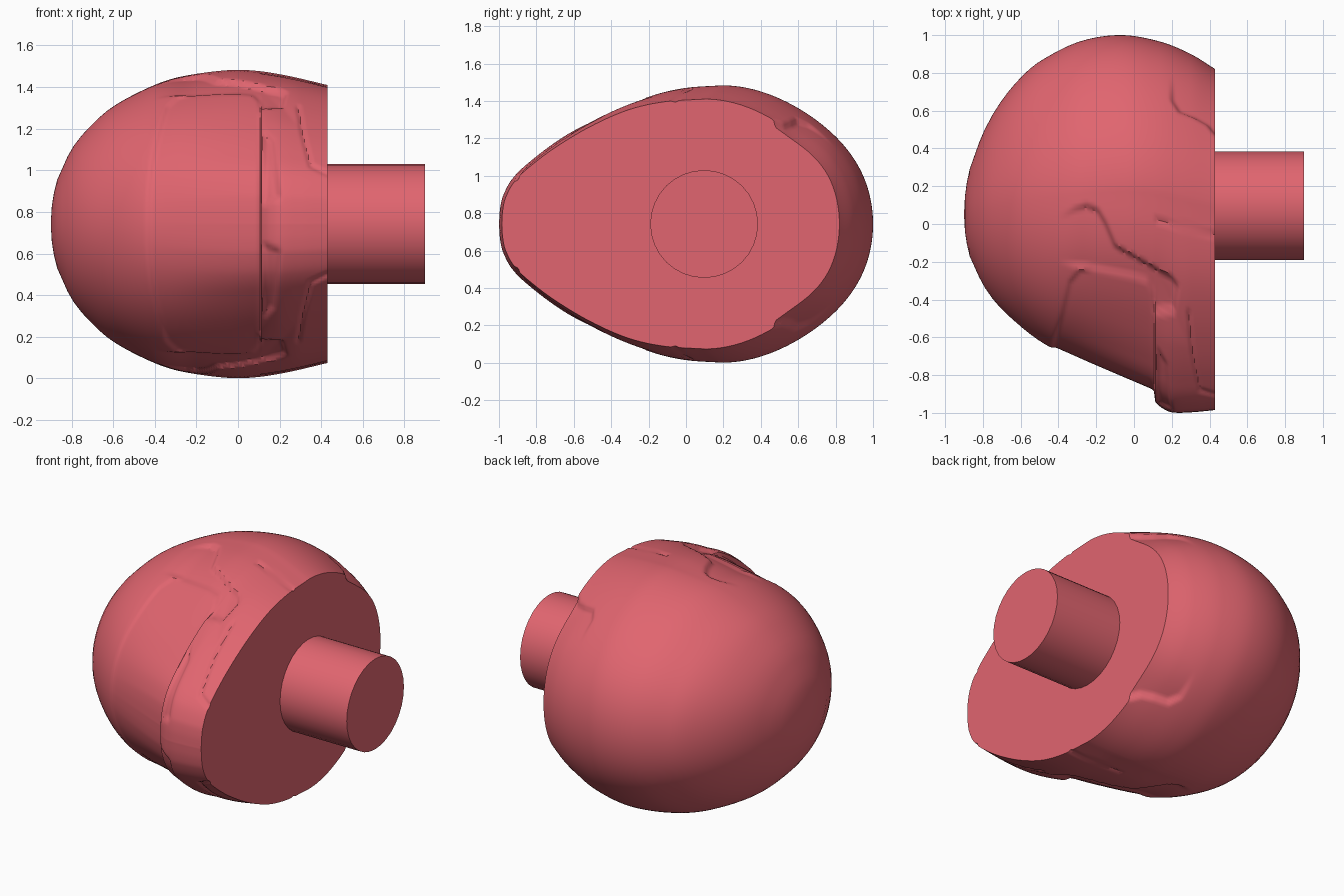
import bpy, bmesh, math
from mathutils import Vector

if "Cube" in bpy.data.objects:
    bpy.data.objects.remove(bpy.data.objects["Cube"])

ZC = 0.742


def curve(pts, x):
    """Smooth (cubic Hermite) interpolation through profile points."""
    if x <= pts[0][0]:
        return pts[0][1]
    if x >= pts[-1][0]:
        return pts[-1][1]

    def slope(k):
        a, b = pts[max(k - 1, 0)], pts[min(k + 1, len(pts) - 1)]
        return (b[1] - a[1]) / (b[0] - a[0])
    for i in range(len(pts) - 1):
        (x0, y0), (x1, y1) = pts[i], pts[i + 1]
        if x <= x1:
            h = x1 - x0
            s = (x - x0) / h
            return ((2*s**3 - 3*s*s + 1) * y0 + (s**3 - 2*s*s + s) * h * slope(i)
                    + (3*s*s - 2*s**3) * y1 + (s**3 - s*s) * h * slope(i + 1))


def step(a, b, x):
    s = min(max((x - a) / (b - a), 0), 1)
    return s * s * (3 - 2 * s)


def line_dist(p, pts):
    best = 9
    for (ax, ay), (bx, by) in zip(pts, pts[1:]):
        dx, dy = bx - ax, by - ay
        s = min(max(((p[0]-ax)*dx + (p[1]-ay)*dy) / (dx*dx + dy*dy), 0), 1)
        best = min(best, math.hypot(p[0]-ax-s*dx, p[1]-ay-s*dy))
    return best


def inside(p, poly, soft=0.016):
    """1 inside the outline, 0 outside, with a short soft edge."""
    hit = False
    for (ax, ay), (bx, by) in zip(poly, poly[1:] + poly[:1]):
        if (ay > p[1]) != (by > p[1]) and p[0] < (bx-ax) * (p[1]-ay) / (by-ay) + ax:
            hit = not hit
    d = line_dist(p, poly + poly[:1])
    return step(-soft, soft, d if hit else -d)


# Profiles along the shell axis (x): back edge, front edge, half width, ring centre
BACK = [(-.87, .29), (-.8, .48), (-.71, .64), (-.6, .775), (-.5, .86), (-.29, .965),
        (-.07, 1.0), (.14, .965), (.3, .9), (.43, .82)]
FRONT = [(-.87, -.17), (-.8, -.32), (-.72, -.43), (-.62, -.525), (-.52, -.605),
         (-.43, -.66), (-.4, -.672), (-.2, -.76), (.105, -.89)]
CHIN = [(.113, -.945), (.15, -.975), (.2, -.997), (.3, -.997), (.43, -.985)]
WIDTH = [(-.87, .21), (-.8, .36), (-.7, .48), (-.6, .565), (-.42, .66), (-.28, .707),
         (-.04, .74), (.1, .735), (.25, .71), (.43, .668)]
CENTRE = [(-.9, .05), (-.5, .14), (0, .19), (.43, .1)]
EGG = [(0, 1), (.2, .978), (.37, .917), (.546, .795), (.72, .63), (.85, .475),
       (.94, .335), (.985, .195), (.997, .09), (1, 0)]

# Outlines of the surface details, in the top view (x, y) or front view (x, z)
VISOR = [(-.44, -1.3), (-.43, -.65), (-.38, -.48), (-.34, -.31), (-.29, -.25), (-.22, -.24),
         (0, -.285), (.07, -.31), (.1, -.37), (.108, -1.3)]
SIDE = [(-.4, .03), (-.31, .08), (-.25, .095), (-.19, .07), (-.15, 0), (-.1, -.12),
        (.2, -.29), (.23, -.33), (.21, -.46), (.11, -.47), (.1, -.37), (.07, -.31),
        (0, -.285), (-.22, -.24), (-.4, -.2)]
NECK = [(.2, .9), (.2, .66), (.24, .6), (.32, .57), (.39, .53), (.43, .48), (.6, .48), (.6, .9)]
VENT = [(.13, .44), (.17, .40), (.2, .13), (.125, .1)]
SLOT = [(.29, .56), (.31, .44), (.35, .28), (.43, .24)]
SEAM = [(.12, .025), (.43, -.055)]


def inset(x, y, z):
    d = 0.012 * inside((x, y), VISOR)
    d += 0.025 * inside((x, y), SIDE) * step(-.42, -.2, x)
    d += 0.03 * inside((x, y), NECK) * (1 - step(.55, .8, y))
    if y < -.3 and x > .1:
        d += 0.02 * inside((x, abs(z)), VENT)
        d += 0.01 * (1 - step(0, .018, line_dist((x, abs(z)), SLOT)))
    if -.1 < y < .1 and x > .1:
        d += 0.01 * (1 - step(0, .016, line_dist((x, y), SEAM)))
    return d


def ring(x, n):
    back, w, c = curve(BACK, x), curve(WIDTH, x), curve(CENTRE, x)
    front = curve(FRONT, x)
    egg = step(-.6, .1, x)
    pts = []
    for i in range(n):
        a = 2 * math.pi * i / n
        co, si = math.cos(a), math.sin(a)
        half, f = abs(si), front
        if co < 0:
            half += egg * (curve(EGG, -co) - half)
            if x > .106:
                # Chin bar stands proud of the visor only towards the front
                k = max(step(.4, .7, -co), step(.11, .3, x))
                f += k * (curve(CHIN, x) - front)
        else:
            half *= 1 - .04 * math.sin(2 * a) ** 2
        y = c + co * ((back - c) if co > 0 else (c - f))
        z = math.copysign(half, si) * w
        k = 1 - inset(x, y, z) / max(math.hypot(y - c, z), .2)
        pts.append((x, c + (y - c) * k, ZC + z * k))
    return pts


def finish(bm, name, angle):
    bmesh.ops.recalc_face_normals(bm, faces=bm.faces)
    me = bpy.data.meshes.new(name)
    bm.to_mesh(me)
    bm.free()
    ob = bpy.data.objects.new(name, me)
    bpy.context.collection.objects.link(ob)
    me.materials.append(red)
    bpy.ops.object.select_all(action='DESELECT')
    ob.select_set(True)
    bpy.context.view_layer.objects.active = ob
    bpy.ops.object.shade_smooth_by_angle(angle=math.radians(angle))
    return ob


red = bpy.data.materials.new("red")
red.diffuse_color = (0.75, 0.13, 0.16, 1)
red.use_nodes = True
red.node_tree.nodes["Principled BSDF"].inputs["Base Color"].default_value = red.diffuse_color

# Helmet shell with visor, side recesses and chin bar, lofted along x
N = 300
xs = [-.895, -.885, -.87, -.845, -.82, -.79, -.75, -.71, -.67, -.63, -.59, -.55, -.51, -.48]
xs += [-.46 + .0113 * i for i in range(51)] + [.113, .118]
xs += [.13 + .01 * i for i in range(31)]
bm = bmesh.new()
rows = []
for x in xs:
    if x < -.87:
        # Rounded crown: shrink the first ring towards the pole
        f = math.sqrt((x + .9) / .03)
        pts = [(x, .05 + (p[1] - .05) * f, ZC + (p[2] - ZC) * f) for p in ring(-.87, N)]
    else:
        pts = ring(x, N)
    rows.append([bm.verts.new(p) for p in pts])
for r, s in zip(rows, rows[1:]):
    for i in range(N):
        j = (i + 1) % N
        bm.faces.new((r[i], r[j], s[j], s[i]))
bm.faces.new(rows[-1])
pole = bm.verts.new((-.9, .05, ZC))
for i in range(N):
    bm.faces.new((pole, rows[0][i], rows[0][(i + 1) % N]))
finish(bm, "helmet_shell", 35)

# Neck plug
bm = bmesh.new()
bmesh.ops.create_cone(bm, cap_ends=True, segments=32, radius1=.288, radius2=.288, depth=.49)
for v in bm.verts:
    v.co = Vector((v.co.z + .655, v.co.x + .097, v.co.y + ZC))
finish(bm, "neck_plug", 30)
